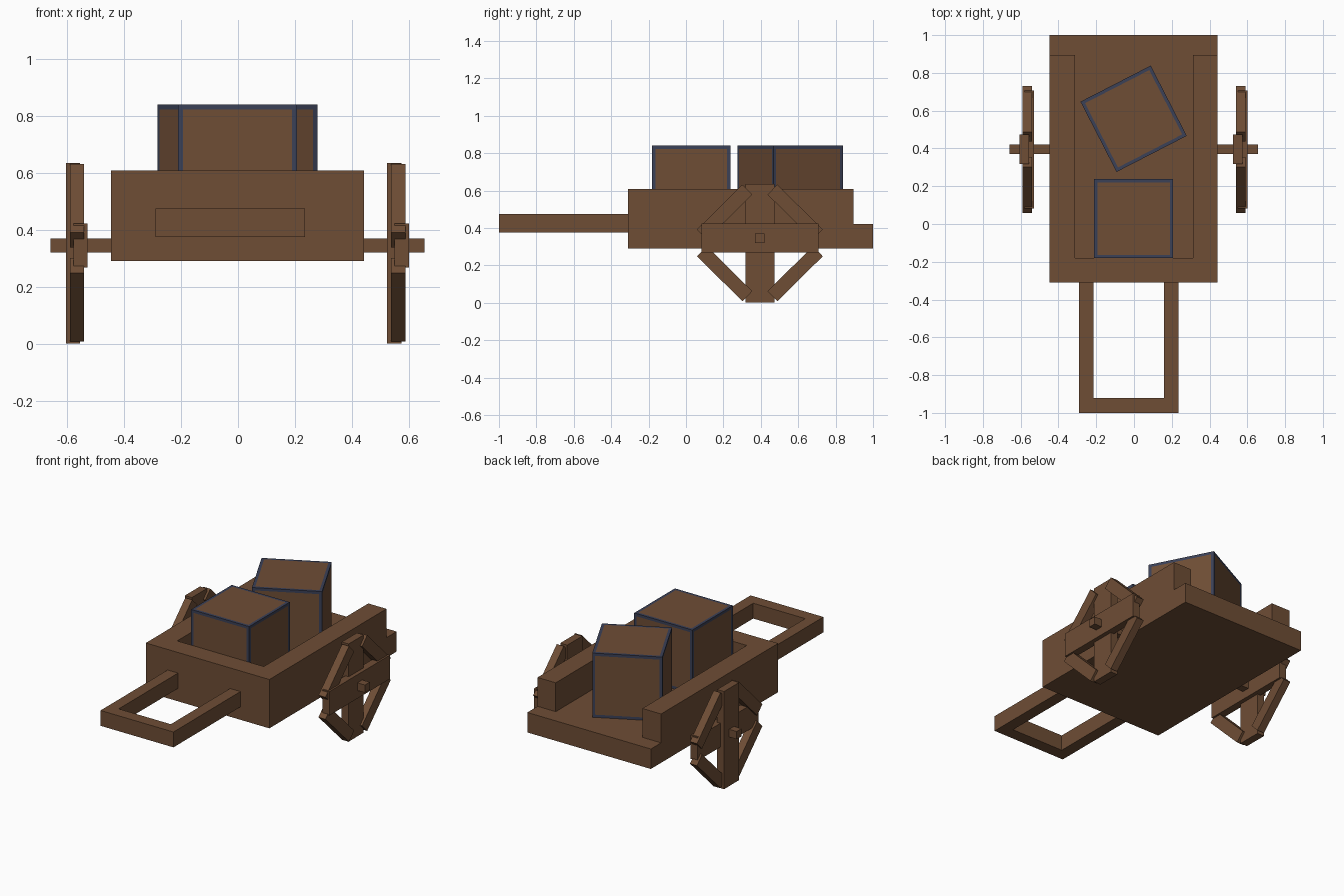
import bpy, bmesh
from math import atan2, hypot, radians
from mathutils import Matrix

if "Cube" in bpy.data.objects:
    bpy.data.objects.remove(bpy.data.objects["Cube"])


def make_material(name, rgb):
    mat = bpy.data.materials.new(name)
    mat.use_nodes = True
    color = (*rgb, 1)
    mat.diffuse_color = color
    mat.node_tree.nodes["Principled BSDF"].inputs["Base Color"].default_value = color
    return mat


wood = make_material("brown wood", (0.158, 0.075, 0.036))
trim = make_material("dark blue trim", (0.043, 0.052, 0.095))


def finish(name, bm, *mats):
    bmesh.ops.recalc_face_normals(bm, faces=bm.faces)
    mesh = bpy.data.meshes.new(name)
    bm.to_mesh(mesh)
    bm.free()
    for mat in mats:
        mesh.materials.append(mat)
    obj = bpy.data.objects.new(name, mesh)
    bpy.context.collection.objects.link(obj)
    return obj


def box(name, center, size, tilt=0.0):
    """Box, optionally tilted about the x axis."""
    bm = bmesh.new()
    bmesh.ops.create_cube(bm, size=1, matrix=Matrix.Diagonal((*size, 1)))
    bm.transform(Matrix.Translation(center) @ Matrix.Rotation(tilt, 4, "X"))
    return finish(name, bm, wood)


def prism(name, outline, low, high):
    """Outline in the ground plane, raised from low to high."""
    bm = bmesh.new()
    base = bm.faces.new([bm.verts.new((x, y, low)) for x, y in outline])
    raised = bmesh.ops.extrude_face_region(bm, geom=[base])["geom"]
    verts = [v for v in raised if isinstance(v, bmesh.types.BMVert)]
    bmesh.ops.translate(bm, verts=verts, vec=(0, 0, high - low))
    return finish(name, bm, wood)


def crate(name, center, turn):
    """Cube with a dark border around each face."""
    bm = bmesh.new()
    bmesh.ops.create_cube(bm, size=0.418)
    panels = list(bm.faces)
    border = bmesh.ops.inset_individual(bm, faces=panels, thickness=0.025)["faces"]
    for face in border:
        face.material_index = 1
    bm.transform(Matrix.Translation(center) @ Matrix.Rotation(turn, 4, "Z"))
    return finish(name, bm, wood, trim)


# Cart bed: solid block with the open-backed tray cut out
bed = box("cart_bed", (-0.002, 0.345, 0.45), (0.89, 1.31, 0.318))
half = [(0.312, -0.18), (0.312, 0.895), (0.6, 0.895), (0.6, 1.2)]
cutter = prism("tray_cutter", half + [(-x, y) for x, y in reversed(half)], 0.421, 0.8)
cutter.hide_render = True
cut = bed.modifiers.new("tray", "BOOLEAN")
cut.operation = "DIFFERENCE"
cut.solver = "EXACT"
cut.object = cutter
bpy.context.view_layer.objects.active = bed
bpy.ops.object.modifier_apply(modifier=cut.name)
bpy.data.objects.remove(cutter)

# Pull handle
prism("pull_handle", [(-0.29, -0.31), (-0.29, -1), (0.235, -1), (0.235, -0.31),
                      (0.16, -0.31), (0.16, -0.92), (-0.215, -0.92), (-0.215, -0.31)],
      0.375, 0.475)

# Axle
hub_y, hub_z = 0.395, 0.345
box("axle", (-0.002, hub_y, hub_z), (1.315, 0.05, 0.05))

# Wheels: crossed planks with four slanted rim planks
rim_z = 0.32
side_y, side_z = 0.31, 0.045
end_y, end_z = 0.067, 0.285
for side, x in (("right", -0.566), ("left", 0.564)):
    box(side + "_wheel_upright", (x - 0.014, hub_y, 0.318), (0.05, 0.155, 0.636))
    box(side + "_wheel_crossbar", (x + 0.012, hub_y, hub_z), (0.05, 0.625, 0.155))
    for sy, front in ((-1, "front"), (1, "back")):
        for sz, level in ((-1, "lower"), (1, "upper")):
            dy, dz = sy * (end_y - side_y), sz * (end_z - side_z)
            center = (x, hub_y + sy * (side_y + end_y) / 2, rim_z + sz * (side_z + end_z) / 2)
            box(f"{side}_wheel_{level}_{front}_rim", center,
                (0.05, hypot(dy, dz), 0.075), atan2(dz, dy))

# Cargo
crate("front_crate", (-0.002, 0.028, 0.632), 0)
crate("back_crate", (-0.002, 0.557, 0.632), radians(27.2))
